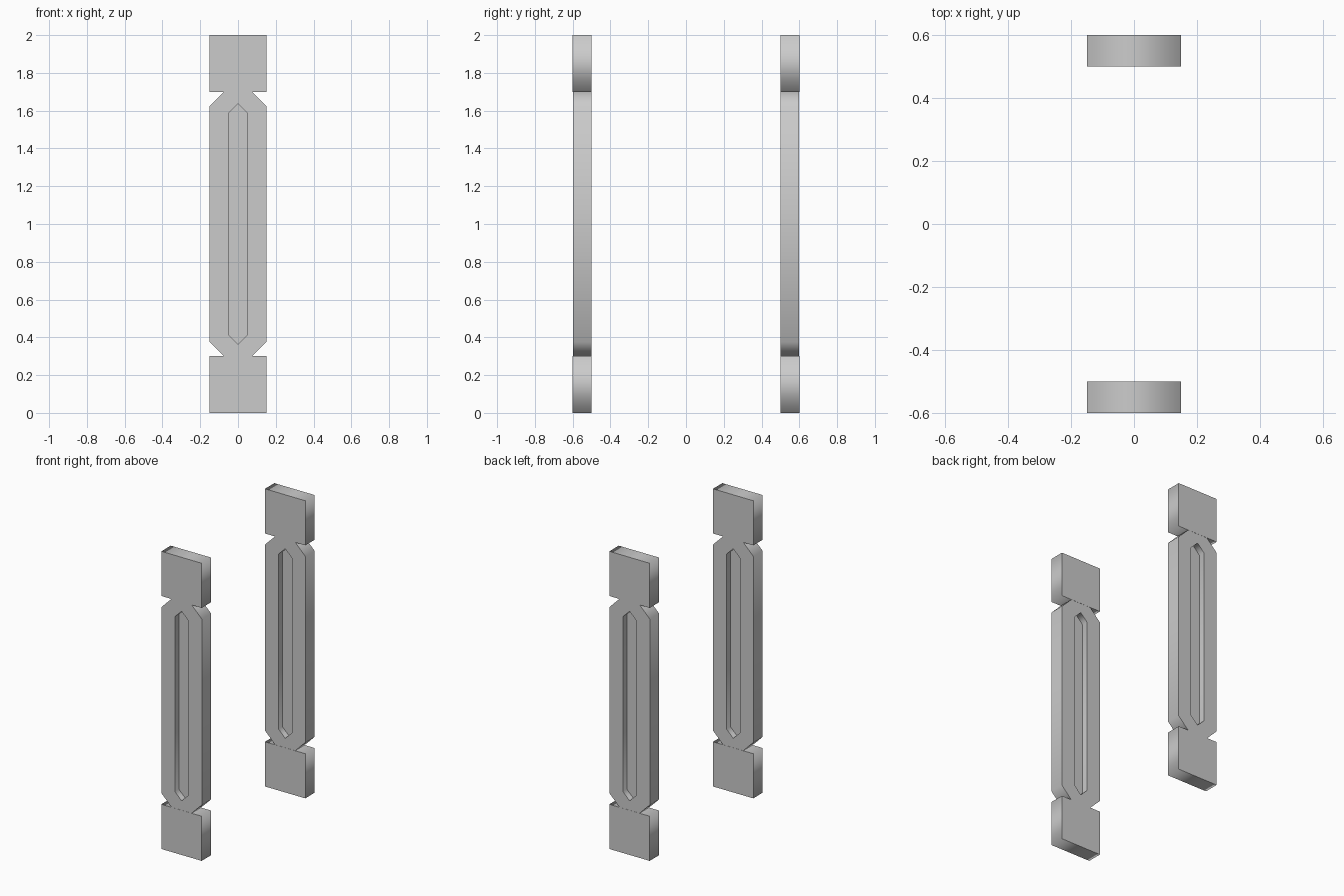
import bpy
import math

cube = bpy.data.objects.get("Cube")
if cube:
    bpy.data.objects.remove(cube, do_unlink=True)

# Single grey finish
grey = bpy.data.materials.new("plain grey")
grey.use_nodes = True
colour = (0.6, 0.6, 0.6, 1)
grey.diffuse_color = colour
grey.node_tree.nodes["Principled BSDF"].inputs["Base Color"].default_value = colour

MID = 1.0      # height of the middle of each post
DEPTH = 0.1


def mirrored(quarter):
    """Closed outline from its upper right quarter, relative to the centre."""
    right = quarter + [(x, -z) for x, z in reversed(quarter)]
    left = [(-x, z) for x, z in reversed(right) if x > 0]
    return right + left


def plate(name, outlines, thickness, y, z):
    """Upright flat plate; a second outline makes an opening."""
    curve = bpy.data.curves.new(name, "CURVE")
    curve.dimensions = "2D"
    curve.fill_mode = "BOTH"
    curve.extrude = thickness / 2
    for outline in outlines:
        spline = curve.splines.new("POLY")
        spline.points.add(len(outline) - 1)
        for point, (px, pz) in zip(spline.points, outline):
            point.co = (px, pz, 0, 1)
        spline.use_cyclic_u = True
    obj = bpy.data.objects.new(name, curve)
    bpy.context.collection.objects.link(obj)
    obj.location = (0, y, z)
    obj.rotation_euler = (math.pi / 2, 0, 0)
    bpy.ops.object.select_all(action="DESELECT")
    obj.select_set(True)
    bpy.context.view_layer.objects.active = obj
    bpy.ops.object.convert(target="MESH")
    obj = bpy.context.object
    obj.data.materials.clear()
    obj.data.materials.append(grey)
    return obj


block = mirrored([(0.15, 0.15)])
body = mirrored([(0.075, 0.7), (0.15, 0.625)])
slot = mirrored([(0, 0.637), (0.05, 0.587)])

for side, y in (("front", -0.55), ("back", 0.55)):
    # Square end blocks
    plate(side + "_lower_block", [block], DEPTH, y, 0.15)
    plate(side + "_upper_block", [block], DEPTH, y, 1.85)
    # Chamfered shaft with a pointed groove on both faces
    plate(side + "_shaft", [body, slot], DEPTH - 0.002, y, MID)
    plate(side + "_groove_floor", [slot], 0.015, y, MID)
